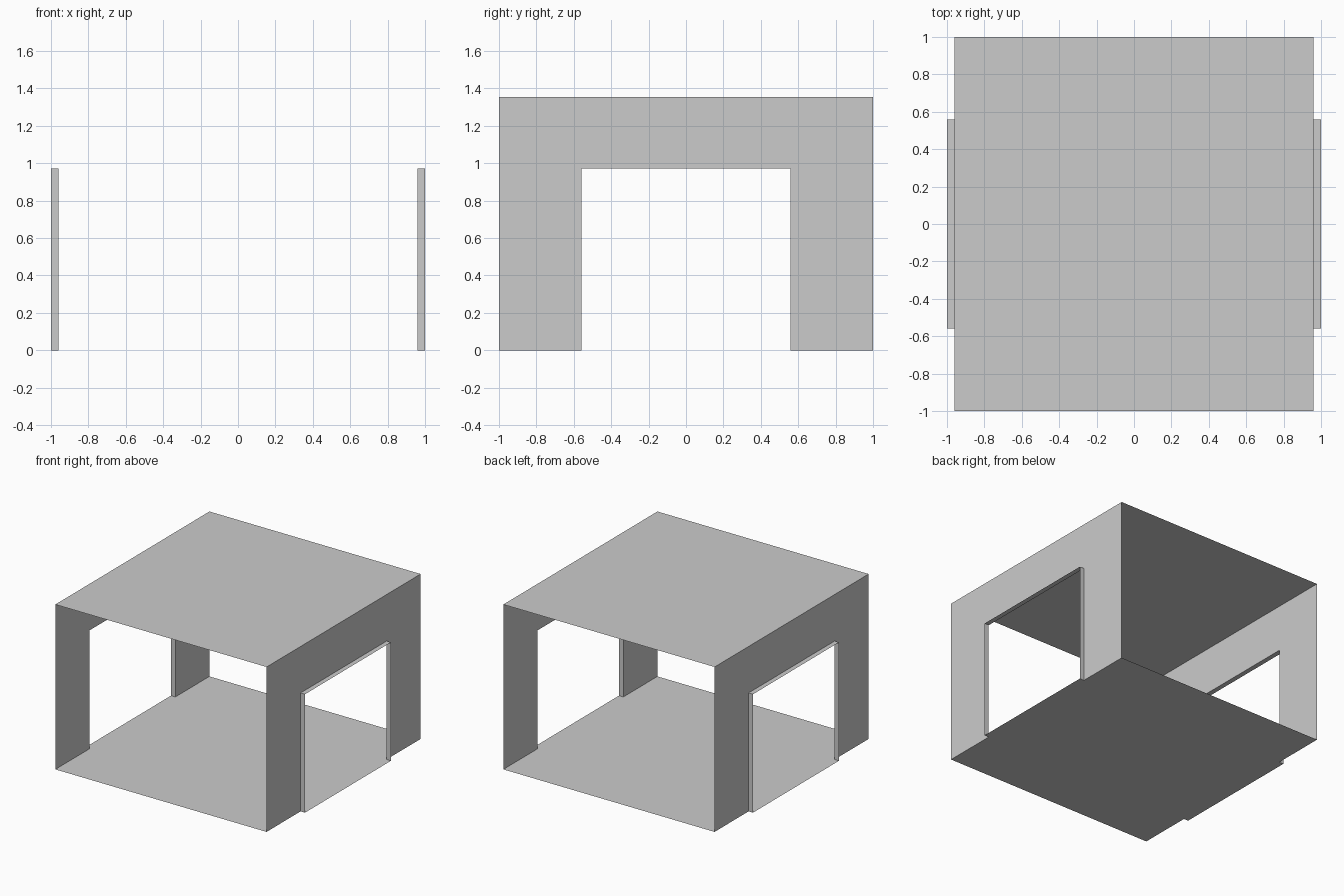
import bpy
import bmesh

cube = bpy.data.objects.get("Cube")
if cube:
    bpy.data.objects.remove(cube, do_unlink=True)

HALF_X, HALF_Y, HEIGHT = 0.96, 1.0, 1.355
DOOR_Y, DOOR_Z, REVEAL = 0.558, 0.973, 0.04

grey = bpy.data.materials.new("plain grey")
grey.use_nodes = True
grey.diffuse_color = (0.6, 0.6, 0.6, 1)
grey.node_tree.nodes["Principled BSDF"].inputs["Base Color"].default_value = (0.6, 0.6, 0.6, 1)


def sheet_object(name, quads):
    """Thin single-sided panels joined into one object."""
    bm = bmesh.new()
    for quad in quads:
        bm.faces.new([bm.verts.new(p) for p in quad])
    bmesh.ops.remove_doubles(bm, verts=bm.verts, dist=0.0001)
    mesh = bpy.data.meshes.new(name)
    bm.to_mesh(mesh)
    bm.free()
    mesh.materials.append(grey)
    obj = bpy.data.objects.new(name, mesh)
    bpy.context.collection.objects.link(obj)
    return obj


def slab(z, facing):
    corners = [(-HALF_X, -HALF_Y, z), (HALF_X, -HALF_Y, z),
               (HALF_X, HALF_Y, z), (-HALF_X, HALF_Y, z)]
    return corners[::facing]


# Floor and roof
sheet_object("floor", [slab(0, -1)])
sheet_object("roof", [slab(HEIGHT, 1)])

# Side walls with a doorway, and the frame standing out around each opening
for side, label in ((1, "left"), (-1, "right")):
    x = side * HALF_X

    def panel(y0, y1, z0, z1):
        return [(x, y0, z0), (x, y1, z0), (x, y1, z1), (x, y0, z1)][::side]

    sheet_object(label + "_wall", [
        panel(-HALF_Y, -DOOR_Y, 0, DOOR_Z),
        panel(DOOR_Y, HALF_Y, 0, DOOR_Z),
        panel(-HALF_Y, -DOOR_Y, DOOR_Z, HEIGHT),
        panel(-DOOR_Y, DOOR_Y, DOOR_Z, HEIGHT),
        panel(DOOR_Y, HALF_Y, DOOR_Z, HEIGHT),
    ])

    outer = x + side * REVEAL
    loop = [(-DOOR_Y, 0), (DOOR_Y, 0), (DOOR_Y, DOOR_Z), (-DOOR_Y, DOOR_Z)]
    strips = []
    for a, b in zip(loop, loop[1:] + loop[:1]):
        strips.append([(x, *a), (x, *b), (outer, *b), (outer, *a)][::side])
    sheet_object(label + "_door_frame", strips)
